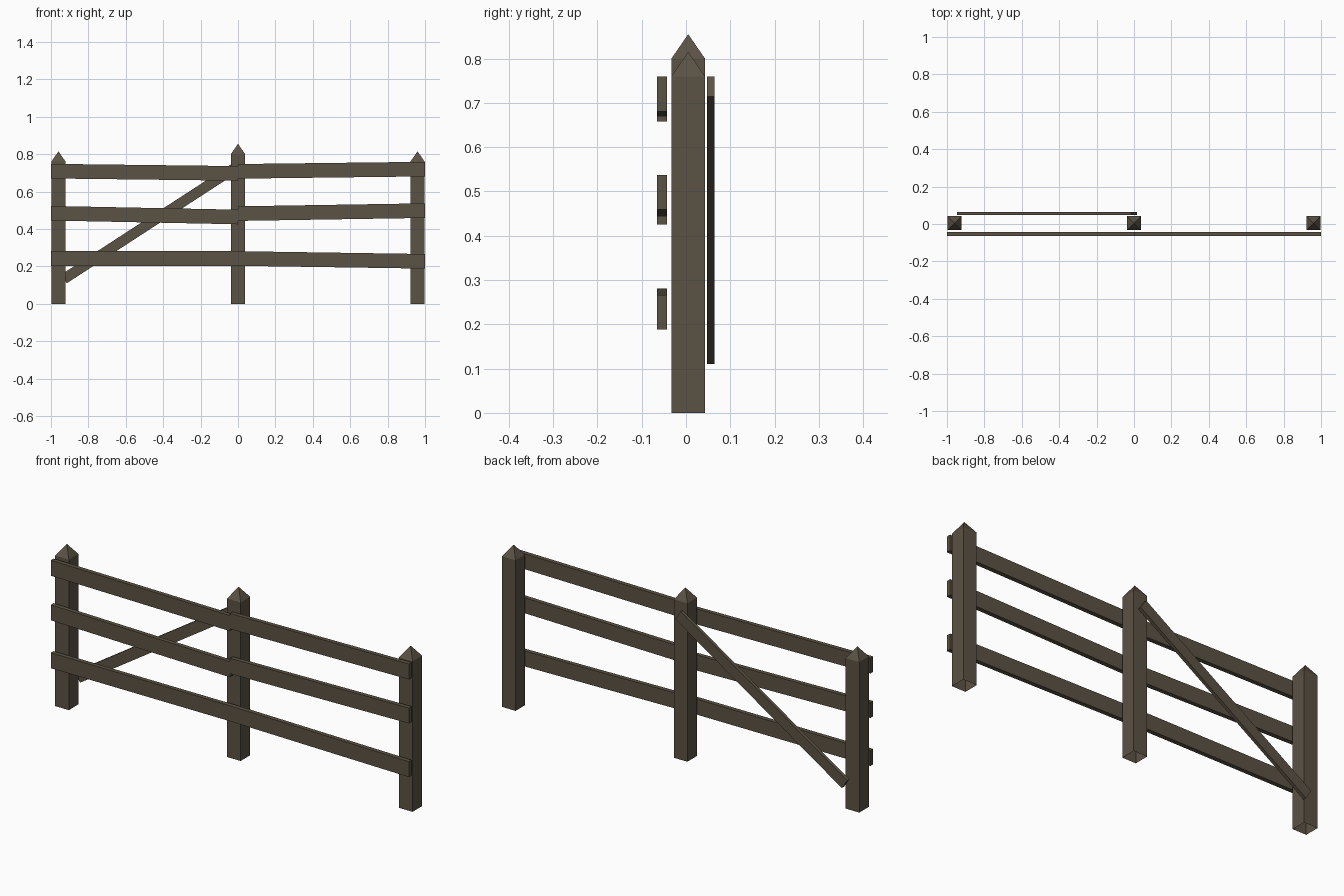
import bpy, bmesh, math
from mathutils import Matrix

if "Cube" in bpy.data.objects:
    bpy.data.objects.remove(bpy.data.objects["Cube"])

wood = bpy.data.materials.new("weathered wood")
wood.diffuse_color = (0.105, 0.085, 0.058, 1)
wood.use_nodes = True
wood.node_tree.nodes["Principled BSDF"].inputs["Base Color"].default_value = wood.diffuse_color


def finish(name, bm):
    bmesh.ops.recalc_face_normals(bm, faces=bm.faces)
    mesh = bpy.data.meshes.new(name)
    bm.to_mesh(mesh)
    bm.free()
    mesh.materials.append(wood)
    bpy.context.collection.objects.link(bpy.data.objects.new(name, mesh))


def post(name, x, eave, peak, half=0.038, y=0.005):
    # Square shaft with a pyramid cap and an open foot
    bm = bmesh.new()
    ring = [(-1, -1), (1, -1), (1, 1), (-1, 1)]
    low, high = [[bm.verts.new((x + half * a, y + half * b, z)) for a, b in ring]
                 for z in (0, eave)]
    tip = bm.verts.new((x, y, peak))
    for i in range(4):
        j = (i + 1) % 4
        bm.faces.new((low[i], low[j], high[j], high[i]))
        bm.faces.new((high[i], high[j], tip))
    finish(name, bm)


def rail(name, x0, x1, z0, z1, height=0.078, y0=-0.065, y1=-0.043):
    # Plank with upright ends, sloping from bottom height z0 to z1
    bm = bmesh.new()
    bmesh.ops.create_cube(bm, size=1)
    for v in bm.verts:
        right, back, top = (c > 0 for c in v.co)
        v.co = (x1 if right else x0, y1 if back else y0,
                (z1 if right else z0) + height * top)
    finish(name, bm)


# Posts
post("left_post", -0.96, 0.76, 0.815)
post("middle_post", 0, 0.80, 0.855)
post("right_post", 0.96, 0.76, 0.815)

# Rails: bottom heights at left end, both sides of the middle joint, right end
for level, a, b, c, d in (("top", 0.670, 0.658, 0.669, 0.681),
                          ("middle", 0.445, 0.425, 0.443, 0.459),
                          ("bottom", 0.203, 0.203, 0.203, 0.188)):
    rail(level + "_left_rail", -1, 0, a, b)
    rail(level + "_right_rail", 0, 1, c, d)

# Diagonal brace on the back
bm = bmesh.new()
bmesh.ops.create_cube(bm, size=1, matrix=Matrix.Translation((-0.465, 0.0555, 0.435))
                      @ Matrix.Rotation(-math.radians(33), 4, 'Y')
                      @ Matrix.Diagonal((1.109, 0.017, 0.055, 1)))
finish("diagonal_brace", bm)
